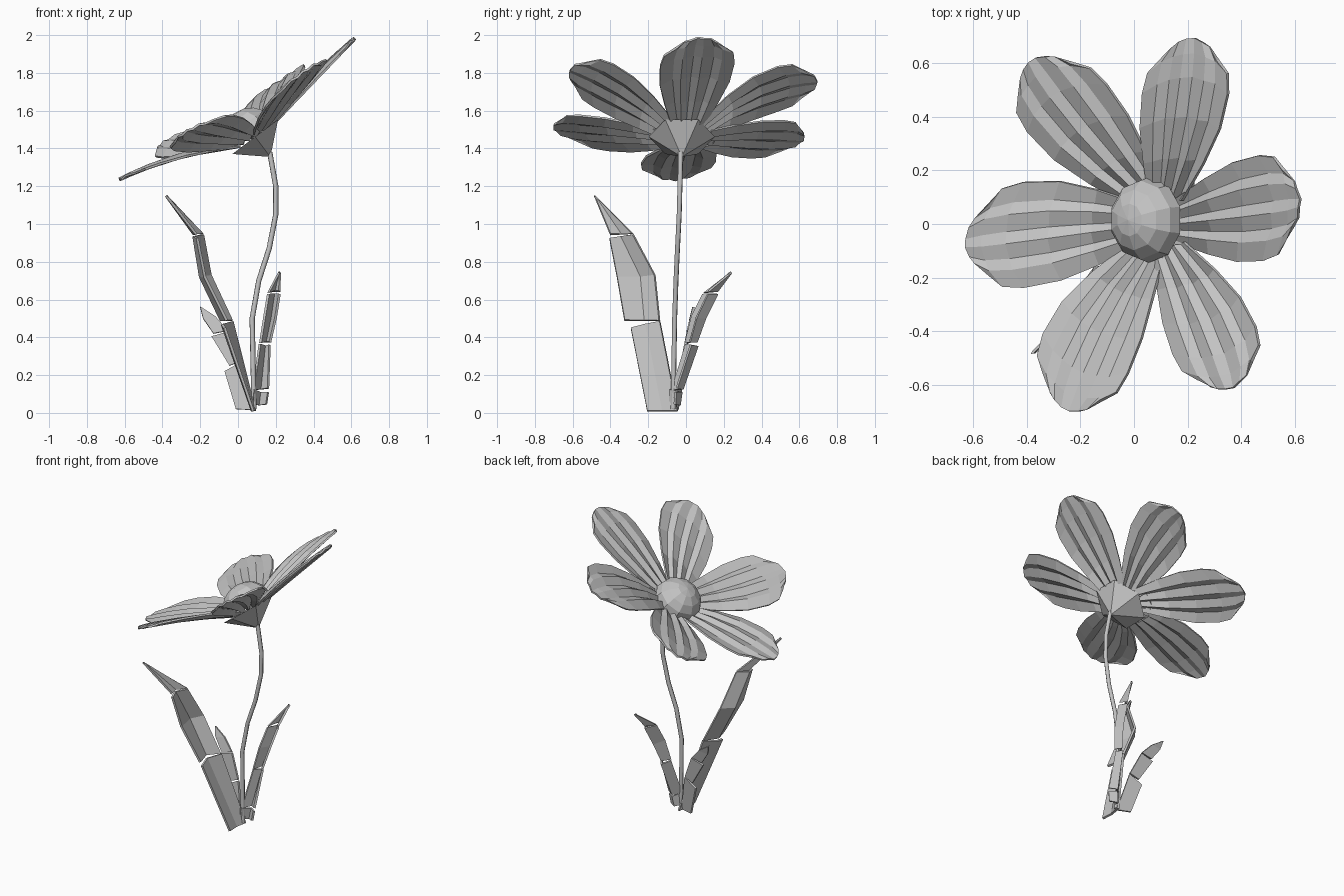
import bpy, bmesh, math
from mathutils import Vector, Matrix

cube = bpy.data.objects.get("Cube")
if cube:
    bpy.data.objects.remove(cube, do_unlink=True)

grey = bpy.data.materials.new("plain grey")
grey.use_nodes = True
COLOUR = (0.55, 0.55, 0.55, 1)
grey.diffuse_color = COLOUR
grey.node_tree.nodes["Principled BSDF"].inputs["Base Color"].default_value = COLOUR


def add_object(name, bm, thickness=0):
    """Turn a bmesh into a flat-shaded object, with optional thickness."""
    bmesh.ops.recalc_face_normals(bm, faces=bm.faces)
    mesh = bpy.data.meshes.new(name)
    bm.to_mesh(mesh)
    bm.free()
    mesh.materials.append(grey)
    obj = bpy.data.objects.new(name, mesh)
    bpy.context.collection.objects.link(obj)
    if thickness:
        mod = obj.modifiers.new("thickness", "SOLIDIFY")
        mod.thickness = thickness
        mod.offset = 0
    return obj


def loft(bm, rows):
    """Skin a grid of points with quads."""
    grid = [[bm.verts.new(p) for p in row] for row in rows]
    for a, b in zip(grid, grid[1:]):
        for i in range(len(a) - 1):
            bm.faces.new((a[i], a[i + 1], b[i + 1], b[i]))


# Petals: pleated strips along an arched centre line
PROFILE = [(0, .08), (.25, .14), (.5, .185), (.75, .197), (.9, .183), (1, .13)]
COLUMNS = [-1, -.64, -.42, -.13, .1, .42, .64, 1]


def petal(name, base, mid, tip, side):
    base, mid, tip, side = map(Vector, (base, mid, tip, side))
    side.normalize()
    control = 2 * mid - (base + tip) / 2
    up = (tip - base).cross(side).normalized()
    if up.z < 0:
        up.negate()
    rows = []
    for t, half in PROFILE:
        row = []
        for i, u in enumerate(COLUMNS):
            s = t * (1 - 0.14 * u * u)
            p = base * (1 - s) ** 2 + control * 2 * s * (1 - s) + tip * s * s
            pleat = (0.011 if i % 2 else -0.011) * (1 - 0.6 * t * t)
            row.append(p + side * u * half + up * pleat)
        rows.append(row)
    bm = bmesh.new()
    loft(bm, rows)
    add_object(name, bm, 0.012)


petal("petal_back", (.12, .09, 1.50), (.18, .40, 1.685), (.215, .695, 1.75), (.31, 0, .21))
petal("petal_high", (.155, .01, 1.51), (.41, .05, 1.78), (.62, .08, 1.985), (-.02, 1, .02))
petal("petal_front_high", (.13, -.09, 1.50), (.27, -.36, 1.69), (.36, -.615, 1.815), (.31, .1, .21))
petal("petal_front_low", (.05, -.1, 1.45), (-.14, -.40, 1.475), (-.255, -.695, 1.50), (.32, -.15, .17))
petal("petal_low", (.01, .0, 1.42), (-.32, -.03, 1.355), (-.63, -.07, 1.235), (0, 1, 0))
petal("petal_back_low", (.05, .1, 1.45), (-.19, .36, 1.45), (-.38, .615, 1.44), (.28, .17, .17))

# Flower centre: flattened, tilted dome, open below
tilt = Matrix.Rotation(math.radians(-37), 4, "Y")
bm = bmesh.new()
bmesh.ops.create_uvsphere(bm, u_segments=10, v_segments=8, radius=1)
low = [v for v in bm.verts if v.co.z < -0.1]
bmesh.ops.delete(bm, geom=low, context="VERTS")
bm.transform(Matrix.Translation((.055, .015, 1.48)) @ tilt @ Matrix.Diagonal((.155, .16, .13, 1)))
add_object("flower_centre", bm)

# Calyx: six-sided cone under the petals
bm = bmesh.new()
bmesh.ops.create_cone(
    bm, cap_ends=True, segments=6, radius1=.005, radius2=.175, depth=.13,
    matrix=Matrix.Translation((.13, -.022, 1.41)) @ tilt)
add_object("calyx", bm)

# Stem: bent tube
curve = bpy.data.curves.new("stem", "CURVE")
curve.dimensions = "3D"
curve.bevel_depth = 0.014
curve.bevel_resolution = 1
curve.use_fill_caps = True
path = [(.085, -.068, .02), (.075, -.06, .5), (.11, -.053, .7), (.165, -.045, .87),
        (.2, -.036, 1.05), (.2, -.032, 1.2), (.168, -.028, 1.38)]
spline = curve.splines.new("POLY")
spline.points.add(len(path) - 1)
for point, co in zip(spline.points, path):
    point.co = (*co, 1)
curve.materials.append(grey)
stem = bpy.data.objects.new("stem", curve)
bpy.context.collection.objects.link(stem)


# Leaves: creased blades (edge, keel, edge), split by thin notches
def leaf(name, *segments):
    bm = bmesh.new()
    for rows in segments:
        loft(bm, [[Vector(p) for p in row] for row in rows])
    add_object(name, bm, 0.014)


leaf("tall_leaf",
     [((.08, -.205, .01), (.075, -.125, .01), (.09, -.045, .01)),
      ((-.07, -.292, .45), (-.085, -.215, .47), (-.03, -.138, .485))],
     [((-.06, -.325, .49), (-.09, -.22, .49), (-.032, -.14, .488)),
      ((-.175, -.365, .72), (-.2, -.24, .72), (-.145, -.165, .73)),
      ((-.215, -.405, .925), (-.235, -.345, .935), (-.185, -.28, .945))],
     [((-.22, -.4, .945), (-.235, -.34, .946), (-.187, -.282, .948)),
      ((-.38, -.485, 1.15), (-.38, -.483, 1.148), (-.375, -.48, 1.145))])

leaf("back_leaf",
     [((.07, -.085, .05), (.11, -.035, .04), (.15, -.06, .045)),
      ((.08, -.085, .125), (.12, -.025, .11), (.16, -.055, .11))],
     [((.08, -.075, .12), (.12, -.02, .125), (.16, -.05, .13)),
      ((.115, .0, .365), (.145, .06, .355), (.168, .025, .36))],
     [((.118, -.005, .37), (.148, .055, .375), (.17, .02, .375)),
      ((.14, .03, .51), (.175, .1, .5), (.2, .055, .505)),
      ((.16, .09, .63), (.195, .165, .63), (.22, .115, .63))],
     [((.16, .095, .635), (.195, .165, .645), (.22, .12, .645)),
      ((.218, .238, .745), (.22, .24, .745), (.222, .24, .745))])

leaf("short_leaf",
     [((-.01, -.045, .02), (.08, -.075, .015)),
      ((-.07, -.01, .22), (.02, -.02, .27))],
     [((-.045, -.01, .25), (.018, -.02, .275)),
      ((-.14, .01, .405), (-.05, .01, .43))],
     [((-.13, .01, .42), (-.052, .01, .435)),
      ((-.185, .025, .5), (-.12, .03, .51)),
      ((-.2, .04, .56), (-.197, .042, .56))])
